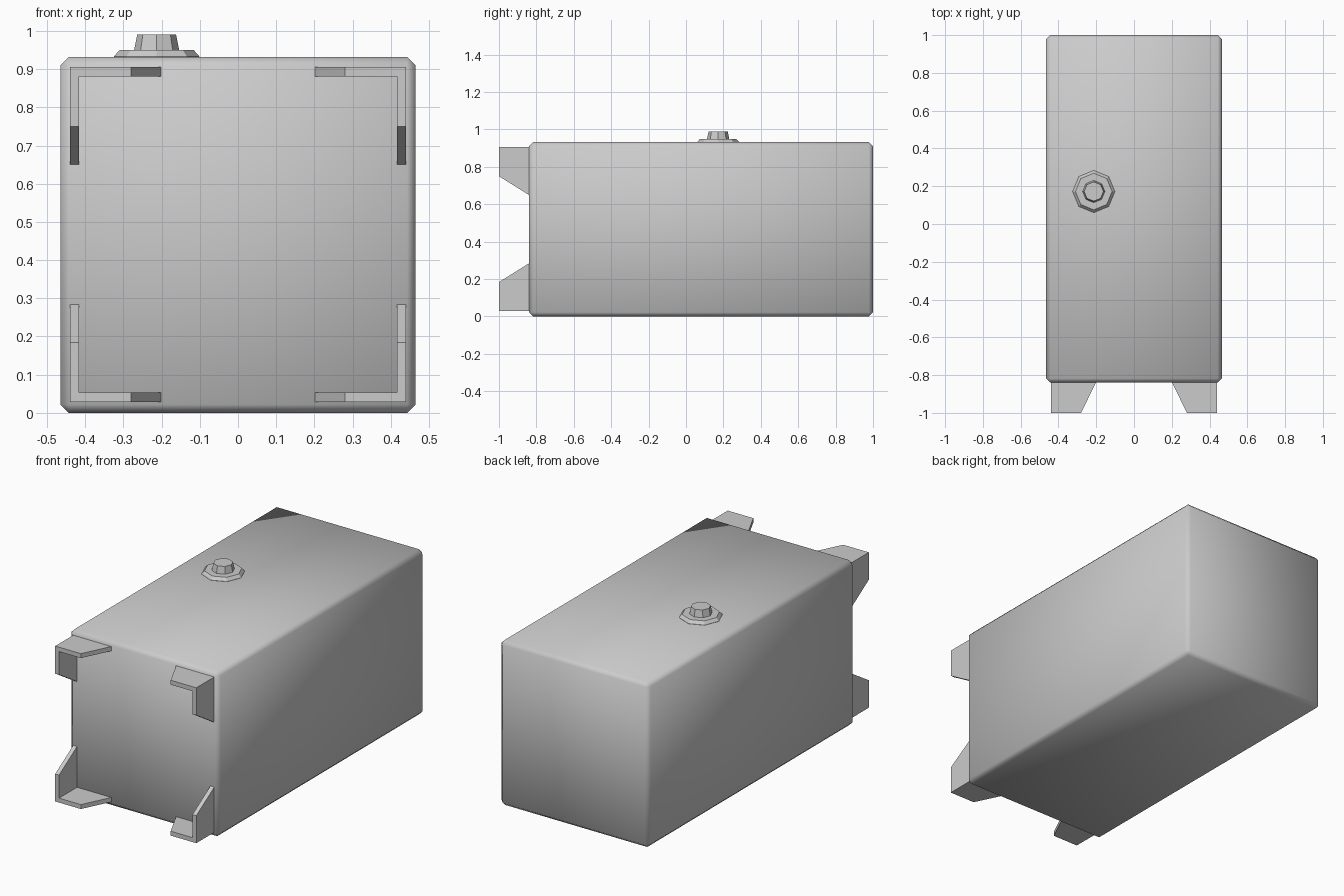
import bpy, bmesh
from math import cos, sin, pi

if "Cube" in bpy.data.objects:
    bpy.data.objects.remove(bpy.data.objects["Cube"])


def make_object(name, bm):
    bmesh.ops.recalc_face_normals(bm, faces=bm.faces)
    mesh = bpy.data.meshes.new(name)
    bm.to_mesh(mesh)
    bm.free()
    obj = bpy.data.objects.new(name, mesh)
    bpy.context.collection.objects.link(obj)
    return obj


def loft(name, rings):
    """Joins equal-length point rings and caps both ends."""
    bm = bmesh.new()
    loops = [[bm.verts.new(p) for p in ring] for ring in rings]
    for a, b in zip(loops, loops[1:]):
        for i in range(len(a)):
            j = (i + 1) % len(a)
            bm.faces.new((a[i], a[j], b[j], b[i]))
    bm.faces.new(loops[0])
    bm.faces.new(loops[-1])
    return make_object(name, bm)


# Tank body: box with a narrow chamfer, softly shaded
bm = bmesh.new()
bmesh.ops.create_cube(bm, size=1)
for v in bm.verts:
    v.co = (v.co.x * 0.93, v.co.y * 1.84 + 0.08, v.co.z * 0.932 + 0.466)
bmesh.ops.bevel(bm, geom=bm.edges[:], offset=0.022, segments=1, affect='EDGES')
for f in bm.faces:
    f.smooth = True
make_object("tank_body", bm)


# Corner brackets: L profile whose arms taper towards the front
def bracket_ring(y, arm_x, arm_z, sx, sz):
    profile = [(0.44, 0.438), (0.44, arm_z), (0.416, arm_z),
               (0.416, 0.413), (arm_x, 0.413), (arm_x, 0.438)]
    return [(sx * x, y, 0.467 + sz * z) for x, z in profile]


for side, sx in (("left", -1), ("right", 1)):
    for level, sz in (("lower", -1), ("upper", 1)):
        loft(f"bracket_{level}_{side}",
             [bracket_ring(-1.0, 0.28, 0.283, sx, sz),
              bracket_ring(-0.84, 0.202, 0.183, sx, sz)])


# Filler cap: octagonal flange and tapered plug
def octagon(r, z):
    return [(-0.213 + r * cos(i * pi / 4), 0.172 + r * sin(i * pi / 4), z)
            for i in range(8)]


loft("filler_flange", [octagon(0.112, 0.92), octagon(0.112, 0.933), octagon(0.097, 0.95)])
loft("filler_plug", [octagon(0.06, 0.945), octagon(0.051, 0.99)])
